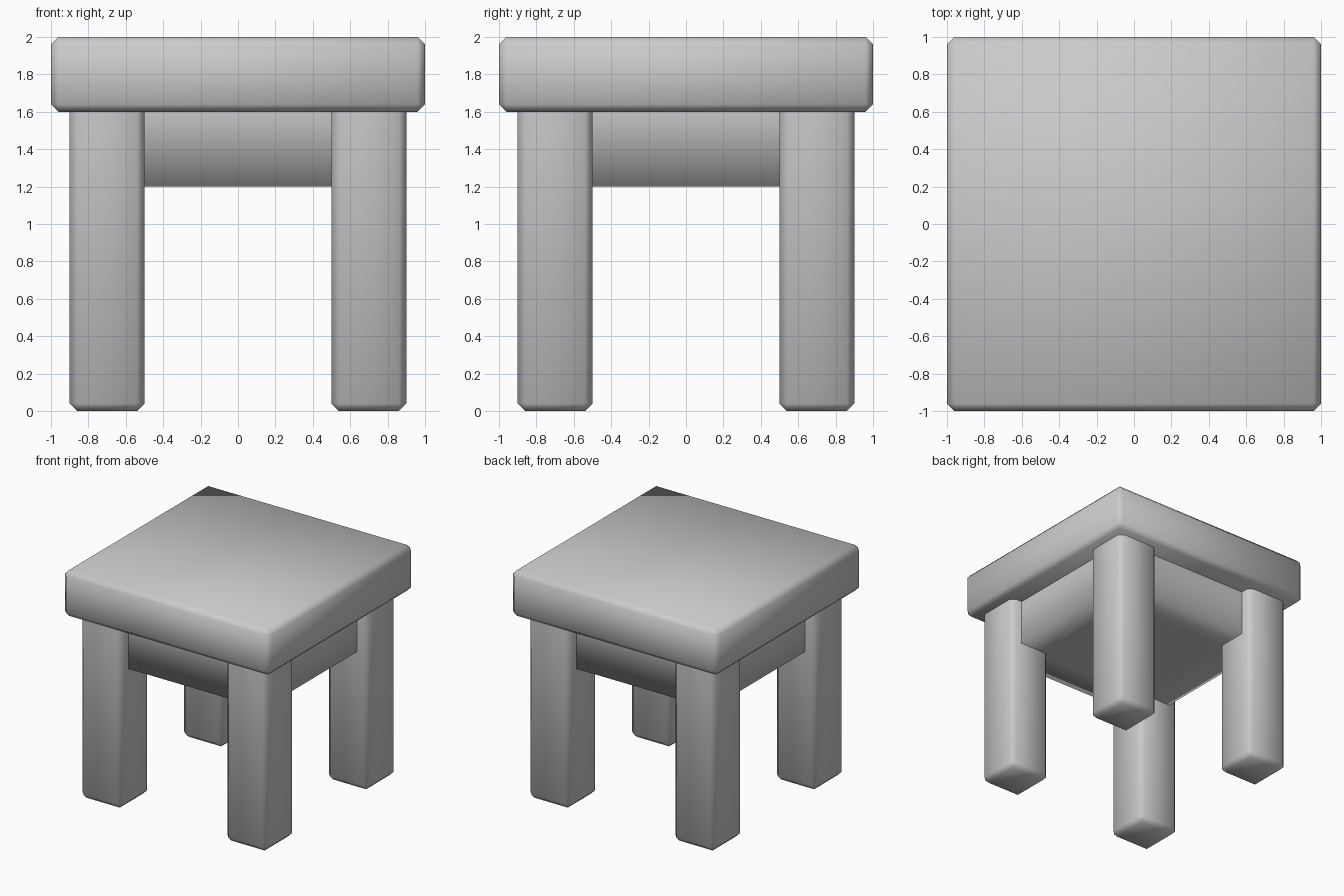
import bpy, bmesh

if "Cube" in bpy.data.objects:
    bpy.data.objects.remove(bpy.data.objects["Cube"])

BEVEL = 0.04


def finish(name, bm, bevel=True):
    """Turn a bmesh into a smooth-shaded object, optionally with chamfered edges."""
    bmesh.ops.recalc_face_normals(bm, faces=bm.faces)
    for f in bm.faces:
        f.smooth = True
    me = bpy.data.meshes.new(name)
    bm.to_mesh(me)
    bm.free()
    ob = bpy.data.objects.new(name, me)
    bpy.context.collection.objects.link(ob)
    if bevel:
        mod = ob.modifiers.new("chamfer", 'BEVEL')
        mod.width = BEVEL
        mod.segments = 1
        mod.limit_method = 'ANGLE'
    return ob


def box(name, lo, hi, open_top=False):
    bm = bmesh.new()
    bmesh.ops.create_cube(bm, size=1)
    for v in bm.verts:
        v.co = [(a + b) / 2 + c * (b - a) for a, b, c in zip(lo, hi, v.co)]
    if open_top:
        top = [f for f in bm.faces if f.calc_center_median().z > hi[2] - 1e-4]
        bmesh.ops.delete(bm, geom=top, context='FACES_ONLY')
    return finish(name, bm)


# Table top
box("table_top", (-1, -1, 1.6), (1, 1, 2))

# Four square legs, running into the top
for sy, depth in ((-1, "front"), (1, "back")):
    for sx, side in ((-1, "left"), (1, "right")):
        xs = sorted((sx * 0.5, sx * 0.9))
        ys = sorted((sy * 0.5, sy * 0.9))
        box(f"{depth}_{side}_leg", (xs[0], ys[0], 0), (xs[1], ys[1], 1.6), True)

# Cross-shaped apron between the legs: flat underside plus four outer panels
bm = bmesh.new()
i, o, c = 0.5, 0.8, 0.5 + BEVEL
quarter = [(o, -i), (o, i), (c, i), (i, c)]
outline = []
for turn in range(4):
    outline += quarter
    quarter = [(-y, x) for x, y in quarter]
verts = [bm.verts.new((x, y, 1.2)) for x, y in outline]
bm.faces.new(verts)
outer = [e for e in bm.edges
         if max(abs(n) for n in ((e.verts[0].co + e.verts[1].co) / 2).xy) > o - 0.01]
new = bmesh.ops.extrude_edge_only(bm, edges=outer)["geom"]
for v in new:
    if isinstance(v, bmesh.types.BMVert):
        v.co.z = 1.6
apron = finish("apron", bm, bevel=False)
if min(apron.data.polygons, key=lambda p: p.center.z).normal.z > 0:
    apron.data.flip_normals()
